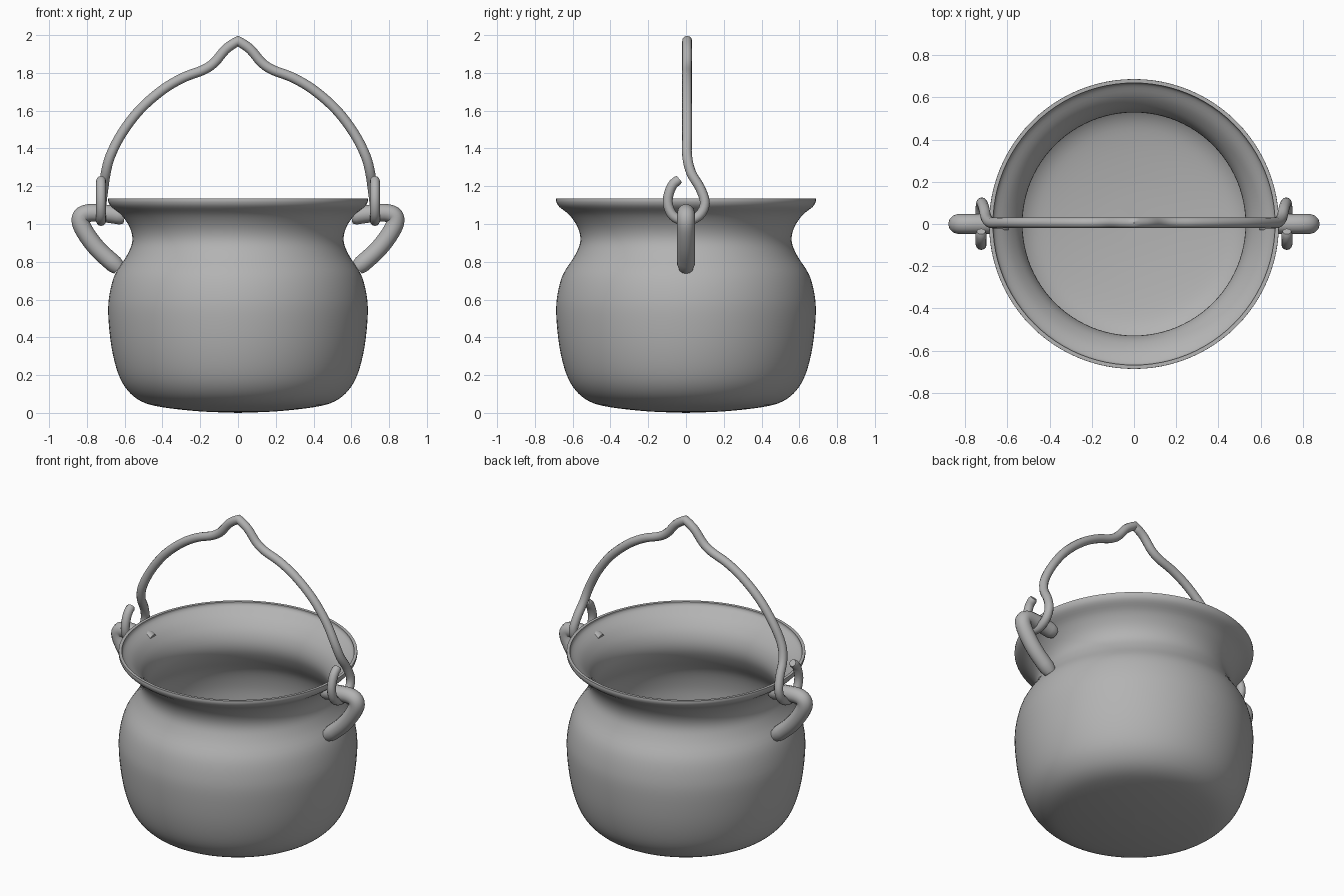
import bpy, bmesh, math
from mathutils import Vector

cube = bpy.data.objects.get("Cube")
if cube:
    bpy.data.objects.remove(cube, do_unlink=True)

# Single iron grey material
iron = bpy.data.materials.new("iron_grey")
iron.use_nodes = True
GREY = (0.45, 0.45, 0.45, 1.0)
iron.diffuse_color = GREY
iron.node_tree.nodes["Principled BSDF"].inputs["Base Color"].default_value = GREY


def smooth_path(points, steps=4):
    """Catmull-Rom curve through the points."""
    p = [Vector(q) for q in points]
    p = [2 * p[0] - p[1]] + p + [2 * p[-1] - p[-2]]
    out = []
    for a, b, c, d in zip(p, p[1:], p[2:], p[3:]):
        for i in range(steps):
            t = i / steps
            out.append(0.5 * (2 * b + (c - a) * t + (2 * a - 5 * b + 4 * c - d) * t ** 2
                              + (3 * b - a - 3 * c + d) * t ** 3))
    return out + [p[-2]]


def finish(obj, angle):
    """Give the object its material and smooth shading."""
    if not obj.data.materials:
        obj.data.materials.append(iron)
    bpy.ops.object.select_all(action='DESELECT')
    obj.select_set(True)
    bpy.context.view_layer.objects.active = obj
    if obj.type == 'CURVE':
        bpy.ops.object.convert(target='MESH')
    bpy.ops.object.shade_smooth_by_angle(angle=math.radians(angle))


def lathe(name, profile, segments=96):
    """Revolve an (r, z) profile about the z axis."""
    bm = bmesh.new()
    verts = [bm.verts.new((r, 0, z)) for r, z in profile]
    edges = [bm.edges.new(pair) for pair in zip(verts, verts[1:])]
    bmesh.ops.spin(bm, geom=verts + edges, cent=(0, 0, 0), axis=(0, 0, 1),
                   angle=math.tau, steps=segments)
    bmesh.ops.remove_doubles(bm, verts=bm.verts, dist=1e-4)
    bmesh.ops.recalc_face_normals(bm, faces=bm.faces)
    mesh = bpy.data.meshes.new(name)
    bm.to_mesh(mesh)
    bm.free()
    obj = bpy.data.objects.new(name, mesh)
    bpy.context.collection.objects.link(obj)
    finish(obj, 50)


def tube(name, path, radius):
    """Round bar swept along a path."""
    curve = bpy.data.curves.new(name, 'CURVE')
    curve.dimensions = '3D'
    curve.bevel_depth = radius
    curve.bevel_resolution = 4
    curve.use_fill_caps = True
    spline = curve.splines.new('POLY')
    spline.points.add(len(path) - 1)
    for point, co in zip(spline.points, path):
        point.co = (*co, 1)
    # Rounded tips at both ends
    for i, s in ((0, 0.8), (-1, 0.8)):
        spline.points[i].radius = s
    obj = bpy.data.objects.new(name, curve)
    bpy.context.collection.objects.link(obj)
    finish(obj, 50)


def mirrored(path):
    return [Vector((-p[0], p[1], p[2])) for p in path]


# Pot body: outer profile, then an inner wall offset along its normals
outer = smooth_path([(0, 0), (0.2, 0.008), (0.4, 0.03), (0.51, 0.06), (0.585, 0.12),
                     (0.635, 0.21), (0.67, 0.35), (0.687, 0.52), (0.68, 0.63),
                     (0.65, 0.735), (0.59, 0.83), (0.56, 0.905), (0.57, 0.975),
                     (0.615, 1.045), (0.67, 1.09), (0.686, 1.115), (0.687, 1.135)])
inner = []
for i, p in enumerate(outer):
    t = (outer[min(i + 1, len(outer) - 1)] - outer[max(i - 1, 0)]).normalized()
    thickness = 0.03 if p.y < 1.0 else 0.03 - 0.012 * (p.y - 1.0) / 0.135
    q = p + Vector((-t.y, t.x)) * thickness
    inner.append(Vector((max(q.x, 0), q.y)))
inner[0].x = 0
lathe("pot_body", outer + inner[::-1])

# Ears: bent bars from the neck out and back down to the shoulder
ear = smooth_path([(0.6, 0, 1.04), (0.7, 0, 1.055), (0.79, 0, 1.058), (0.832, 0, 1.035),
                   (0.82, 0, 0.975), (0.745, 0, 0.87), (0.63, 0, 0.765)], 5)
tube("left_ear", ear, 0.047)
tube("right_ear", mirrored(ear), 0.047)

# Carrying handle: hook round the ear, arch, and pointed peak
Y = 0.006
hook_and_arch = smooth_path([
    (0.725, -0.035, 1.238), (0.725, -0.075, 1.20), (0.725, -0.097, 1.12),
    (0.725, -0.07, 1.045), (0.725, 0, 1.016), (0.725, 0.07, 1.045),
    (0.722, 0.1, 1.11), (0.712, 0.075, 1.19), (0.70, 0.028, 1.27),
    (0.676, Y, 1.36), (0.615, Y, 1.48), (0.52, Y, 1.605), (0.40, Y, 1.71),
    (0.29, Y, 1.775), (0.185, Y, 1.815), (0.125, Y, 1.855), (0.065, Y, 1.925),
    (0, Y, 1.97)])
tube("carrying_handle", hook_and_arch + mirrored(hook_and_arch[:-1])[::-1], 0.026)
